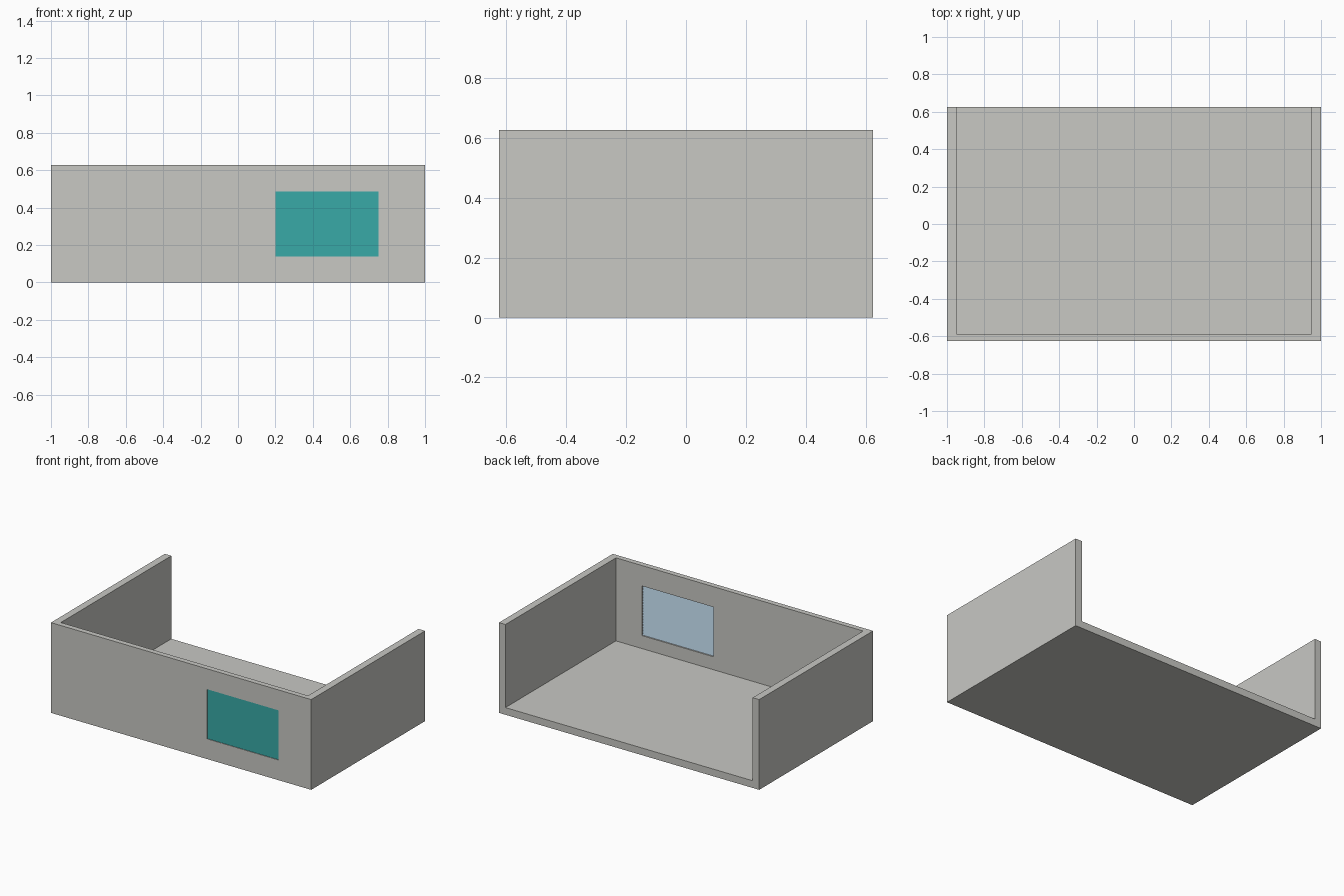
import bpy, bmesh, math
from mathutils import Matrix, Vector

if "Cube" in bpy.data.objects:
    bpy.data.objects.remove(bpy.data.objects["Cube"])


def material(name, rgb):
    m = bpy.data.materials.new(name)
    m.diffuse_color = (*rgb, 1)
    m.use_nodes = True
    m.node_tree.nodes["Principled BSDF"].inputs["Base Color"].default_value = m.diffuse_color
    return m


WALL = material("warm grey plaster", (0.58, 0.58, 0.55))
TEAL = material("teal", (0.04, 0.40, 0.39))
BLUE = material("pale blue", (0.45, 0.60, 0.72))


def box(name, lo, hi, mat, tilt=0):
    lo, hi = Vector(lo), Vector(hi)
    bm = bmesh.new()
    bmesh.ops.create_cube(bm, size=1)
    bmesh.ops.transform(bm, verts=bm.verts,
                        matrix=Matrix.Rotation(tilt, 4, 'X') @ Matrix.Diagonal((*(hi - lo), 1)))
    me = bpy.data.meshes.new(name)
    bm.to_mesh(me)
    bm.free()
    me.materials.append(mat)
    ob = bpy.data.objects.new(name, me)
    ob.location = (lo + hi) / 2
    bpy.context.collection.objects.link(ob)
    return ob


def cut(target, cutter):
    mod = target.modifiers.new("cut", 'BOOLEAN')
    mod.operation = 'DIFFERENCE'
    mod.solver = 'EXACT'
    mod.object = cutter
    bpy.context.view_layer.objects.active = target
    bpy.ops.object.modifier_apply(modifier=mod.name)
    bpy.data.objects.remove(cutter)


# Room shell: floor, two side walls and a front wall, open at the back and top
room = box("room_shell", (-1, -0.625, 0), (1, 0.625, 0.627), WALL)
cut(room, box("room_cutter", (-0.95, -0.588, 0.05), (0.95, 0.8, 0.8), WALL))

# Window opening in the front wall
X0, X1, Z0, Z1 = 0.20, 0.75, 0.14, 0.485
cut(room, box("window_cutter", (X0, -0.8, Z0), (X1, -0.5, Z1), WALL))

# Teal outer panel
box("window_panel", (X0, -0.621, Z0), (X1, -0.614, Z1), TEAL)

# Pale blue backing and horizontal blind slats on the room side
box("blind_backing", (X0, -0.614, Z0), (X1, -0.602, Z1), BLUE)
SLATS = 18
pitch = (Z1 - Z0) / SLATS
for i in range(SLATS):
    z = Z0 + pitch * (i + 0.5)
    box(f"blind_slat_{i + 1}", (X0, -0.601, z - pitch * 0.48), (X1, -0.597, z + pitch * 0.48),
        BLUE, math.radians(12))
